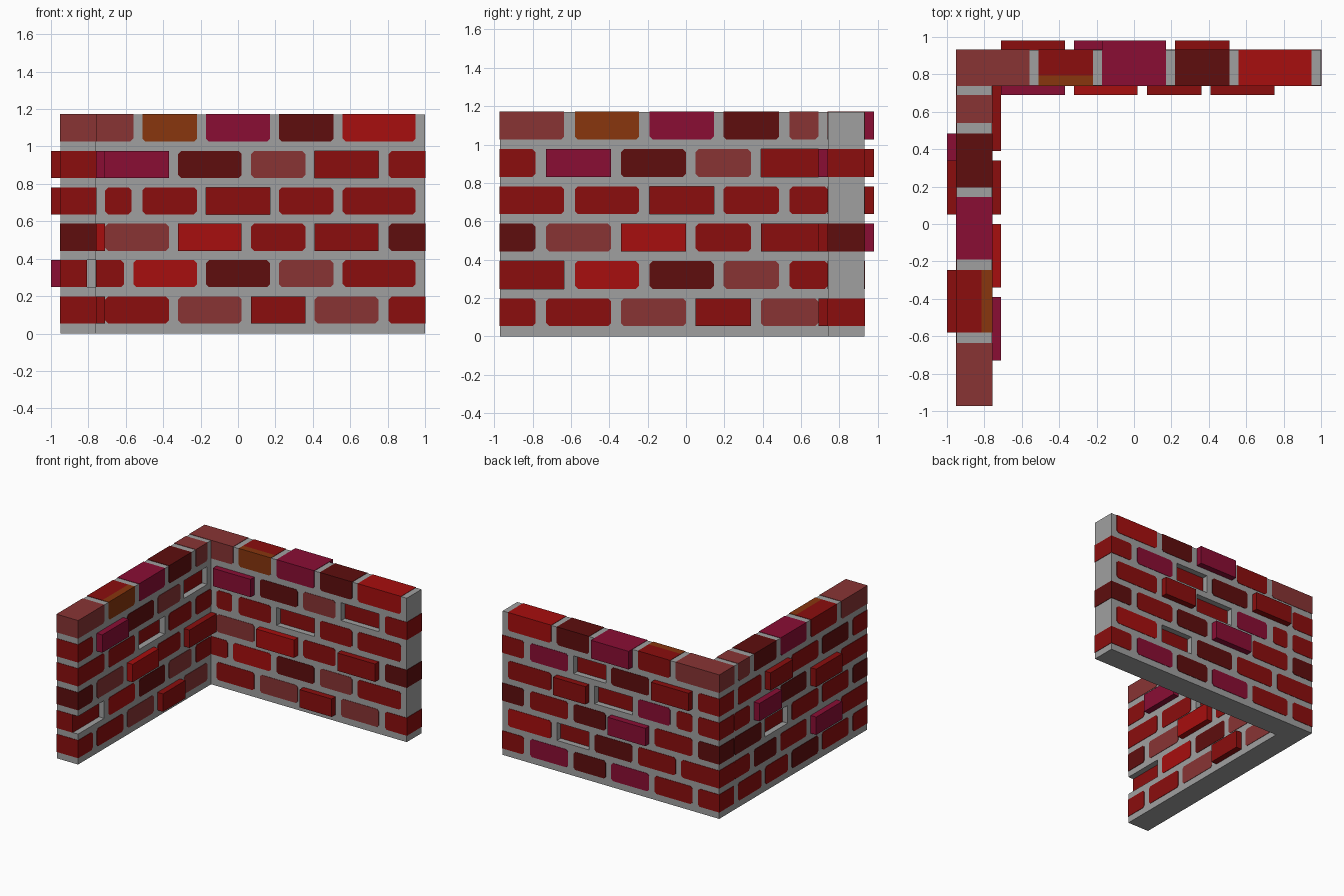
import bpy
import bmesh

cube = bpy.data.objects.get("Cube")
if cube:
    bpy.data.objects.remove(cube, do_unlink=True)


# Materials, one per flat colour (sRGB bytes converted to linear)
def material(name, rgb):
    lin = [((c / 255 + 0.055) / 1.055) ** 2.4 if c > 10 else c / 255 / 12.92 for c in rgb]
    m = bpy.data.materials.new(name)
    m.use_nodes = True
    m.diffuse_color = (*lin, 1)
    m.node_tree.nodes["Principled BSDF"].inputs["Base Color"].default_value = (*lin, 1)
    return m


MORTAR = material("mortar grey", (160, 160, 160))
LETTERS = "rbdmpo"
BRICKS = [material("brick red", (139, 13, 13)),
          material("bright red", (167, 14, 14)),
          material("dark red", (94, 13, 13)),
          material("muted red", (136, 52, 52)),
          material("plum", (138, 13, 52)),
          material("orange brown", (136, 54, 13))]

HEIGHT, THICK = 1.17, 0.19
LEFT, RIGHT, FRONT, BACK = -0.95, 1.0, -0.97, 0.93
IN_X, IN_Y = LEFT + THICK, BACK - THICK
STEP, EPS, CHAMFER = 0.05, 0.003, 0.016
INNER_DEPTH = 0.055


def row_z(row):
    z = 0.053 + row * 0.1945
    return (z, HEIGHT + EPS) if row == 5 else (z, z + 0.145)


# Wall frames: position along the wall, depth from the inner face, height
def back_frame(a, t, z):
    return (a, IN_Y + t, z)


def side_frame(a, t, z):
    return (IN_X - t, a, z)


def prism(bm, frame, a0, a1, t0, t1, z0, z1, mat=0, cuts=(0, 0, 0, 0)):
    """Block with optional chamfers at its four face corners."""
    pts = []
    corners = [(a0, z0, 1, 1), (a1, z0, -1, 1), (a1, z1, -1, -1), (a0, z1, 1, -1)]
    for i, (a, z, da, dz) in enumerate(corners):
        c = cuts[i]
        if c:
            pair = [(a, z + dz * c), (a + da * c, z)]
            pts += pair if i % 2 == 0 else pair[::-1]
        else:
            pts.append((a, z))
    rings = [[bm.verts.new(frame(a, t, z)) for a, z in pts] for t in (t0, t1)]
    n = len(pts)
    faces = [bm.faces.new(rings[0]), bm.faces.new(rings[1][::-1])]
    for i in range(n):
        j = (i + 1) % n
        faces.append(bm.faces.new((rings[0][j], rings[0][i], rings[1][i], rings[1][j])))
    for f in faces:
        f.material_index = mat


def make_object(name, bm, mats):
    bmesh.ops.recalc_face_normals(bm, faces=bm.faces[:])
    me = bpy.data.meshes.new(name)
    bm.to_mesh(me)
    bm.free()
    for m in mats:
        me.materials.append(m)
    ob = bpy.data.objects.new(name, me)
    bpy.context.collection.objects.link(ob)
    return ob


# Brick spans along each wall: odd courses, even courses
BACK_ODD = [(-.71, -.37), (-.32, .02), (.07, .36), (.41, .75), (.805, RIGHT)]
BACK_EVEN = [(-.71, -.57), (-.51, -.22), (-.17, .17), (.22, .51), (.56, .95)]
BACK_LOW = [(-.71, -.62), (-.56, -.22), (-.17, .17), (.22, .51), (.56, .95)]
SIDE_ODD = [(FRONT, -.785), (-.73, -.39), (-.34, 0), (.05, .34), (.39, .69)]
SIDE_EVEN = [(FRONT, -.635), (-.58, -.245), (-.19, .145), (.195, .485), (.54, .69)]
SIDE_LONG = SIDE_EVEN[:4] + [(.54, IN_Y)]
SIDE_KEY = SIDE_ODD[:4] + [(.39, IN_Y)]
BACK_SPANS = [BACK_ODD, BACK_LOW, BACK_ODD, BACK_EVEN, BACK_ODD, BACK_EVEN]
SIDE_SPANS = [SIDE_ODD, SIDE_LONG, SIDE_KEY, SIDE_LONG, SIDE_ODD, SIDE_EVEN]

# Courses from the bottom up: colour letter, + pushed out, - pushed in, . none
BACK_INNER = ["r m r+ m r", ". b d m r", "m b+ r r+ d", "r r r- r r", "p+ d m r- r", ". o p d b"]
BACK_OUTER = ["r p d p r", ". r d r- b", "r p+ d r d", "r p r- r+ r", "r+ d r- p r", ". r p+ d b"]
SIDE_INNER = ["r r m r+ m", "r- b d m r", "d m b+ r r+", "r r r- r r", "r p+ d m r-", "m o p d m"]
SIDE_OUTER = ["r r d r r", "r p+ r d r", "d r r r- d", "r r+ d p+ r", "r d r r+ r", "m r p d m"]

cutter = bmesh.new()


def build_bricks(name, frame, spans, courses, outer, ends):
    bm = bmesh.new()
    for row, course in enumerate(courses):
        z0, z1 = row_z(row)
        for (a0, a1), code in zip(spans[row], course.split()):
            if code == ".":
                continue
            at0, at1 = a0 in ends, a1 in ends
            a0, a1 = a0 - EPS * at0, a1 + EPS * at1
            push = {"+": STEP, "-": -STEP}.get(code[1:], EPS)
            t0, t1 = (INNER_DEPTH, THICK + push) if outer else (-push, INNER_DEPTH)
            top = row == 5
            c = CHAMFER
            cuts = (c * (not at0), c * (not at1), c * (not at1 and not top),
                    c * (not at0 and not top))
            if len(code) > 1:
                cuts = (0, 0, 0, 0)
            if code.endswith("-"):
                # Pocket in the mortar in front of a sunken brick
                face = (THICK - STEP, THICK + .02) if outer else (-.02, STEP)
                lo, hi = a0 - .02 * at0, a1 + .02 * at1
                prism(cutter, frame, lo, hi, *face, z0, z1)
                t0, t1 = (t0, t1 + EPS) if outer else (t0 - EPS, t1)
            prism(bm, frame, a0, a1, t0, t1, z0, z1, LETTERS.index(code[0]), cuts)
    return make_object(name, bm, BRICKS)


build_bricks("back_wall_inner_bricks", back_frame, BACK_SPANS, BACK_INNER, False, (RIGHT,))
build_bricks("back_wall_outer_bricks", back_frame, BACK_SPANS, BACK_OUTER, True, (RIGHT,))
build_bricks("side_wall_inner_bricks", side_frame, SIDE_SPANS, SIDE_INNER, False, (FRONT,))
build_bricks("side_wall_outer_bricks", side_frame, SIDE_SPANS, SIDE_OUTER, True, (FRONT,))

# Corner bricks shared by both walls
bm = bmesh.new()
for row, (end, col) in enumerate(zip((-.76, -.61, -.76, -.76, -.76, -.56), "rrdrrm")):
    z0, z1 = row_z(row)
    c = CHAMFER
    prism(bm, back_frame, LEFT - EPS, end, -EPS if end > IN_X + .01 else EPS, THICK + EPS,
          z0, z1, LETTERS.index(col), (0, c, c * (row < 5), 0))
make_object("corner_bricks", bm, BRICKS)

# Mortar core: L-shaped plan pulled up to full height
bm = bmesh.new()
plan = [(LEFT, FRONT), (IN_X, FRONT), (IN_X, IN_Y), (RIGHT, IN_Y), (RIGHT, BACK), (LEFT, BACK)]
base = bm.faces.new([bm.verts.new((x, y, 0)) for x, y in plan])
up = bmesh.ops.extrude_face_region(bm, geom=[base])
bmesh.ops.translate(bm, vec=(0, 0, HEIGHT),
                    verts=[v for v in up["geom"] if isinstance(v, bmesh.types.BMVert)])
if not any(f.normal.z < -.9 and f.calc_center_median().z < .01 for f in bm.faces):
    if not any(f.calc_center_median().z < .01 for f in bm.faces):
        bmesh.ops.holes_fill(bm, edges=bm.edges[:])
mortar = make_object("mortar_walls", bm, [MORTAR])

# Cut the pockets for the sunken bricks
pockets = make_object("pocket_cutter", cutter, [MORTAR])
pockets.hide_render = True
mod = mortar.modifiers.new("pockets", "BOOLEAN")
mod.operation = "DIFFERENCE"
mod.solver = "EXACT"
mod.object = pockets
bpy.context.view_layer.objects.active = mortar
bpy.ops.object.modifier_apply(modifier=mod.name)
bpy.data.objects.remove(pockets, do_unlink=True)
